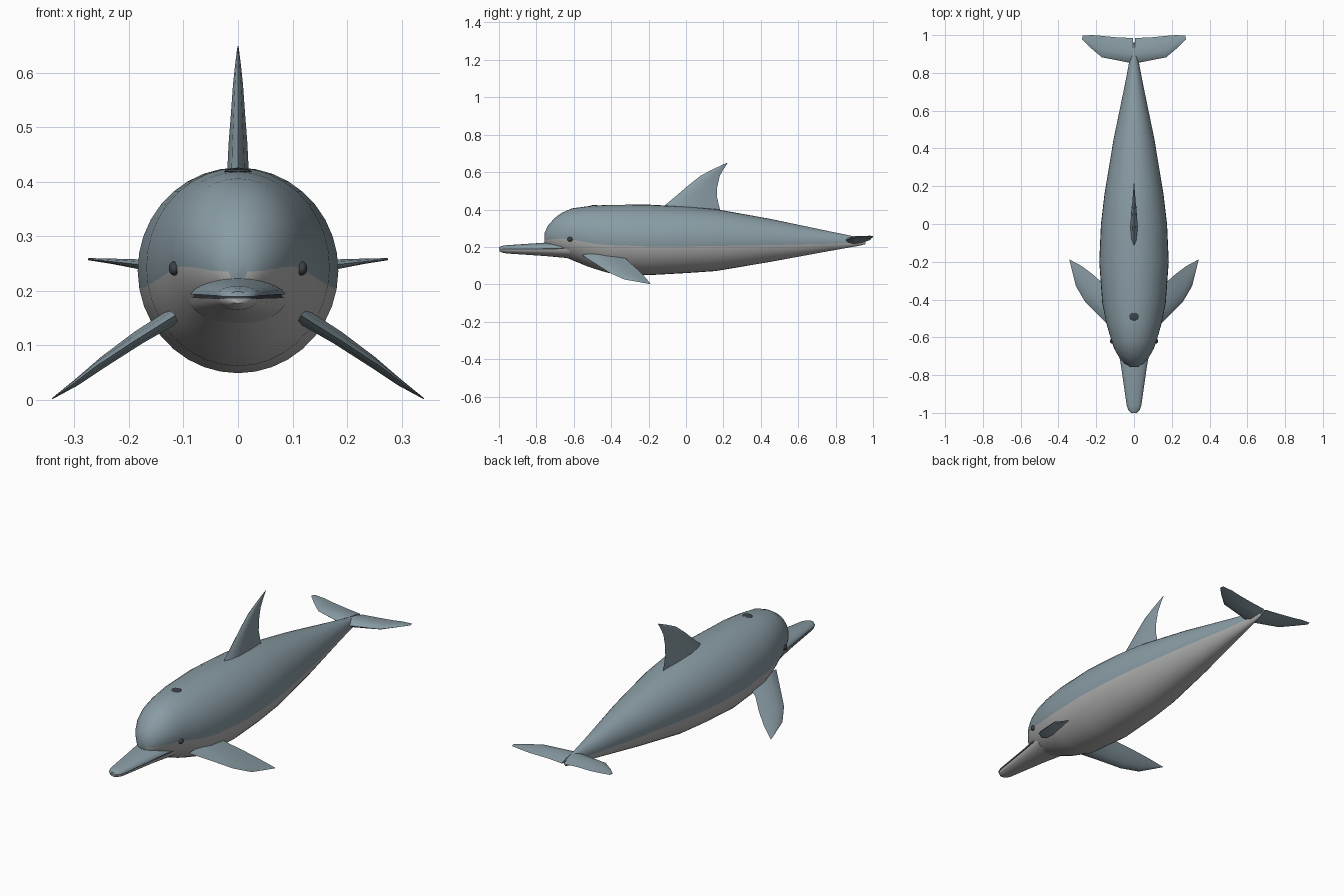
import bpy, bmesh, math
from mathutils import Vector, Matrix


def material(name, rgb):
    m = bpy.data.materials.new(name)
    m.diffuse_color = (*rgb, 1)
    return m


BACK = material("slate_grey", (0.25, 0.33, 0.37))
BELLY = material("pale_grey", (0.43, 0.44, 0.43))
DARK = material("dark_grey", (0.045, 0.055, 0.065))


def finish(name, bm, mats, mirror=False, angle=50):
    bmesh.ops.recalc_face_normals(bm, faces=bm.faces)
    me = bpy.data.meshes.new(name)
    bm.to_mesh(me)
    bm.free()
    ob = bpy.data.objects.new(name, me)
    bpy.context.collection.objects.link(ob)
    for m in mats:
        me.materials.append(m)
    bpy.ops.object.select_all(action='DESELECT')
    ob.select_set(True)
    bpy.context.view_layer.objects.active = ob
    bpy.ops.object.shade_smooth_by_angle(angle=math.radians(angle))
    if mirror:
        ob.modifiers.new("Mirror", 'MIRROR')
    return ob


def loft(name, rings, mats, rule=lambda j: 0, **kw):
    """Skin a list of equal-length closed rings and cap both ends."""
    bm = bmesh.new()
    vs = [[bm.verts.new(p) for p in r] for r in rings]
    n = len(vs[0])
    for a, b in zip(vs, vs[1:]):
        for j in range(n):
            k = (j + 1) % n
            bm.faces.new((a[j], a[k], b[k], b[j])).material_index = rule(j)
    bm.faces.new(vs[0])
    bm.faces.new(vs[-1])
    return finish(name, bm, mats, **kw)


# Body: ellipse rings with a vertex on the back/belly colour seam
UP, LOW = 20, 16


def body_ring(y, rx, bottom, top, seam):
    zc, rz = (top + bottom) / 2, (top - bottom) / 2
    a = math.asin((seam - zc) / rz)
    angles = [a + (math.pi - 2 * a) * i / UP for i in range(UP)]
    angles += [math.pi - a + (math.pi + 2 * a) * i / LOW for i in range(LOW)]
    return [(rx * math.cos(t), y, zc + rz * math.sin(t)) for t in angles]


body = [  # y, half width, bottom, top, seam
    (-0.757, 0.018, 0.215, 0.272, 0.235), (-0.74, 0.050, 0.198, 0.312, 0.237),
    (-0.70, 0.083, 0.172, 0.357, 0.243), (-0.66, 0.105, 0.150, 0.384, 0.245),
    (-0.61, 0.122, 0.130, 0.406, 0.240), (-0.52, 0.148, 0.093, 0.418, 0.222),
    (-0.42, 0.168, 0.062, 0.425, 0.210), (-0.20, 0.184, 0.049, 0.426, 0.203),
    (0.00, 0.175, 0.060, 0.416, 0.203), (0.16, 0.156, 0.071, 0.402, 0.205),
    (0.45, 0.108, 0.120, 0.350, 0.210), (0.75, 0.046, 0.175, 0.287, 0.217),
    (0.93, 0.012, 0.207, 0.250, 0.225), (0.96, 0.006, 0.215, 0.245, 0.228)]
loft("body", [body_ring(*r) for r in body], [BACK, BELLY],
     rule=lambda j: 0 if j < UP else 1, angle=60)


# Beak: half-ellipse jaws, with a thin dark mouth line between them
def jaw_ring(y, hw, mid, edge):
    return [(hw * math.cos(math.pi * i / 12), y,
             mid + (edge - mid) * math.sin(math.pi * i / 12)) for i in range(13)]


upper = [(-1.0, 0.014, 0.190, 0.199), (-0.985, 0.030, 0.190, 0.205),
         (-0.96, 0.039, 0.191, 0.209), (-0.75, 0.069, 0.193, 0.223),
         (-0.62, 0.092, 0.194, 0.228)]
lower = [(-0.997, 0.013, 0.186, 0.177), (-0.985, 0.028, 0.186, 0.170),
         (-0.96, 0.037, 0.186, 0.165), (-0.75, 0.067, 0.187, 0.151),
         (-0.62, 0.090, 0.188, 0.139)]
loft("upper_jaw", [jaw_ring(*r) for r in upper], [BACK])
loft("lower_jaw", [jaw_ring(*r) for r in lower], [BELLY])
loft("mouth_line", [[(s * hw * 0.95, y + 0.004, mid + dz) for s, dz in
                     ((-1, -0.006), (1, -0.006), (1, 0.001), (-1, 0.001))]
                    for y, hw, mid, _ in upper], [DARK])


# Fins: lens sections between a leading and a trailing point
def fin(name, sections, normal, **kw):
    n = Vector(normal).normalized()
    prof = [(0, 0), (0.1, 0.6), (0.35, 1), (0.7, 0.6), (1, 0)]
    rings = []
    for lead, trail, thick in sections:
        a, b = Vector(lead), Vector(trail)
        rings.append([a.lerp(b, s) + n * thick * h for s, h in prof] +
                     [a.lerp(b, s) - n * thick * h for s, h in prof[3:0:-1]])
    loft(name, rings, [BACK], **kw)


fin("dorsal_fin", [
    ((0, -0.14, 0.400), (0, 0.185, 0.385), 0.021),
    ((0, -0.05, 0.475), (0, 0.165, 0.470), 0.017),
    ((0, 0.01, 0.527), (0, 0.167, 0.520), 0.013),
    ((0, 0.08, 0.582), (0, 0.180, 0.578), 0.009),
    ((0, 0.15, 0.618), (0, 0.200, 0.615), 0.005),
    ((0, 0.217, 0.649), (0, 0.222, 0.648), 0.001)], (1, 0, 0))

fin("pectoral_fin", [
    ((0.115, -0.555, 0.155), (0.125, -0.330, 0.150), 0.015),
    ((0.190, -0.480, 0.108), (0.170, -0.310, 0.125), 0.013),
    ((0.260, -0.410, 0.062), (0.220, -0.265, 0.085), 0.010),
    ((0.307, -0.330, 0.026), (0.278, -0.222, 0.042), 0.006),
    ((0.341, -0.195, 0.002), (0.341, -0.188, 0.002), 0.001)],
    (0.55, 0.1, 0.83), mirror=True)

fin("tail_fluke", [
    ((0.005, 0.850, 0.235), (0.005, 0.985, 0.237), 0.021),
    ((0.090, 0.867, 0.241), (0.080, 0.987, 0.243), 0.016),
    ((0.170, 0.882, 0.247), (0.170, 0.996, 0.248), 0.010),
    ((0.235, 0.937, 0.254), (0.220, 1.000, 0.254), 0.005),
    ((0.275, 0.977, 0.258), (0.272, 0.998, 0.258), 0.002)],
    (0, 0, 1), mirror=True)


# Eyes and blowhole: squashed spheres
def blob(name, centre, radii, mirror=False):
    bm = bmesh.new()
    bmesh.ops.create_uvsphere(
        bm, u_segments=16, v_segments=10, radius=1,
        matrix=Matrix.Translation(centre) @ Matrix.Diagonal((*radii, 1)))
    finish(name, bm, [DARK], mirror=mirror)


blob("eye", (0.117, -0.62, 0.241), (0.010, 0.014, 0.013), mirror=True)
blob("blowhole", (0, -0.49, 0.419), (0.025, 0.021, 0.005))
